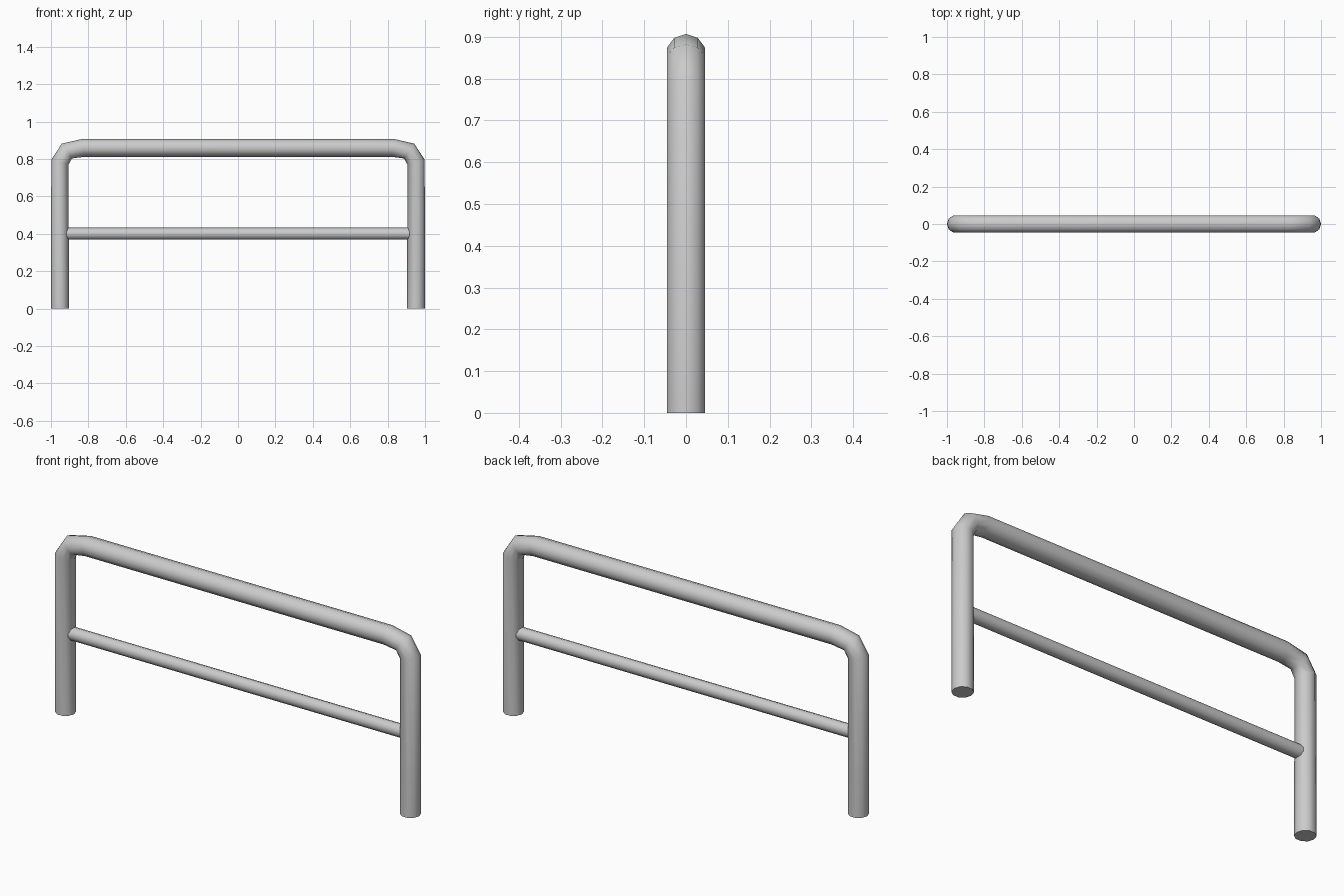
import bpy, bmesh
from math import cos, sin, pi, radians
from mathutils import Vector

if "Cube" in bpy.data.objects:
    bpy.data.objects.remove(bpy.data.objects["Cube"])

SIDES = 10


def tube(name, path, radius):
    """Sweep a ten-sided section along an (x, z) path in the y = 0 plane."""
    pts = [Vector((x, 0, z)) for x, z in path]
    segs = [(b - a).normalized() for a, b in zip(pts, pts[1:])]
    side = Vector((0, 1, 0))
    bm = bmesh.new()
    rings = []
    for i, p in enumerate(pts):
        t = (segs[max(i - 1, 0)] + segs[min(i, len(segs) - 1)]).normalized()
        out = t.cross(side)
        rings.append([bm.verts.new(p + radius * (out * cos(2 * pi * k / SIDES)
                                                 + side * sin(2 * pi * k / SIDES)))
                      for k in range(SIDES)])
    for a, b in zip(rings, rings[1:]):
        for k in range(SIDES):
            n = (k + 1) % SIDES
            bm.faces.new((a[k], a[n], b[n], b[k]))
    bm.faces.new(rings[0])
    bm.faces.new(rings[-1])
    bmesh.ops.recalc_face_normals(bm, faces=bm.faces)
    me = bpy.data.meshes.new(name)
    bm.to_mesh(me)
    bm.free()
    ob = bpy.data.objects.new(name, me)
    bpy.context.collection.objects.link(ob)
    bpy.ops.object.select_all(action='DESELECT')
    ob.select_set(True)
    bpy.context.view_layer.objects.active = ob
    bpy.ops.object.shade_smooth_by_angle(angle=radians(60))
    return ob


# Bent outer hoop: left half of the path, mirrored for the right
half = [(-0.952, 0), (-0.952, 0.783), (-0.915, 0.842), (-0.828, 0.859)]
tube("hoop_frame", half + [(-x, z) for x, z in reversed(half)], 0.048)

# Thinner cross rail, its ends buried in the legs
tube("middle_rail", [(-0.95, 0.4), (0.95, 0.4)], 0.032)
